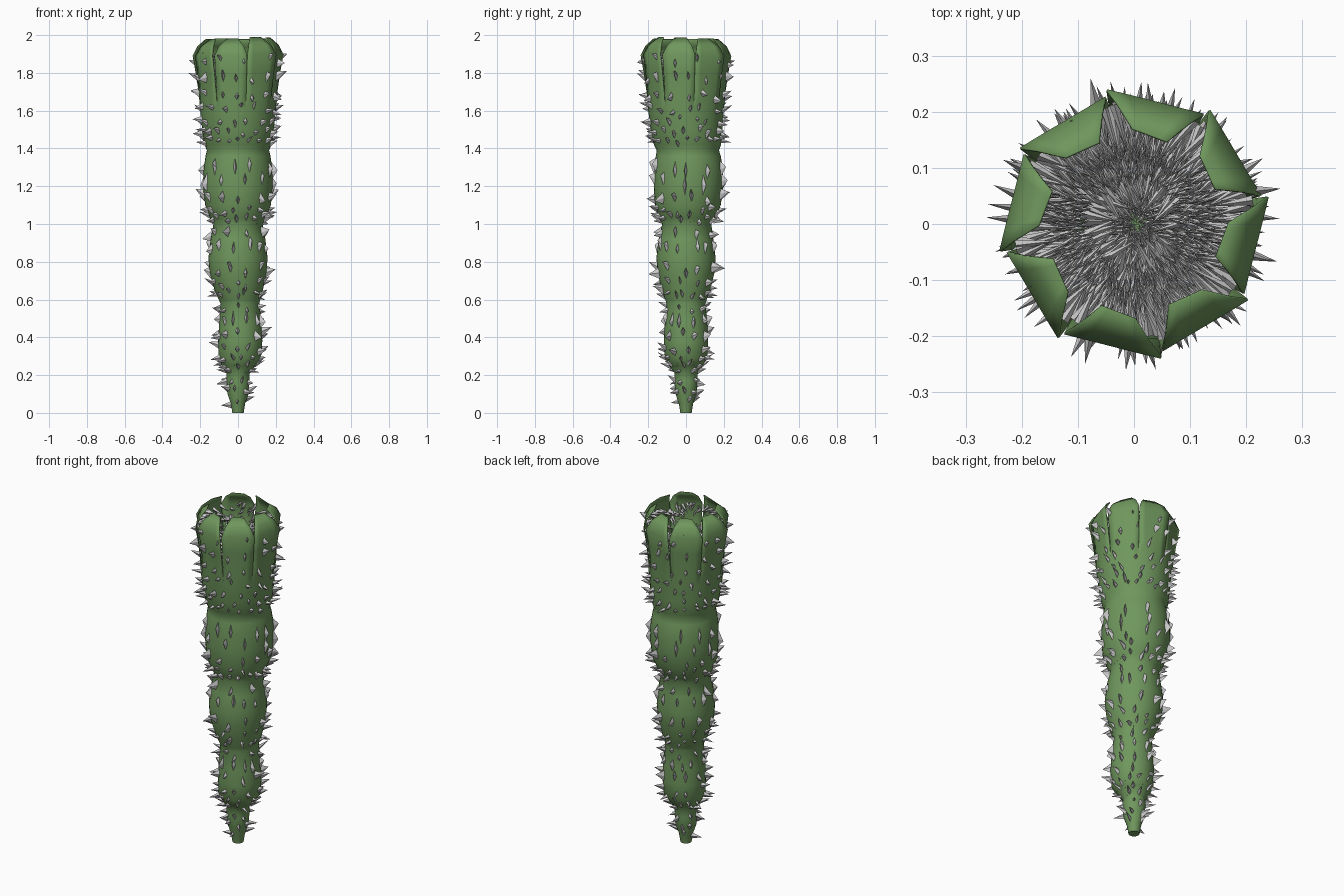
import bpy, bmesh, math, random
from mathutils import Vector

if "Cube" in bpy.data.objects:
    bpy.data.objects.remove(bpy.data.objects["Cube"])

random.seed(4)
PI = math.pi
SIDES = 40
PETALS = 8
GAP0 = math.radians(12)          # angle of first gap between petals
WALL = 0.004

# segmented stalk profile: z, radius, x drift, y drift
PROFILE = [
    (0.00, .030, 0, 0), (0.05, .038, 0, 0), (0.10, .055, 0, 0), (0.17, .062, 0, 0),
    (0.21, .060, 0, 0), (0.25, .088, .005, 0), (0.29, .112, .01, 0), (0.38, .117, .012, 0),
    (0.48, .112, .012, 0), (0.58, .103, .01, 0), (0.60, .110, .008, 0), (0.65, .128, .004, 0),
    (0.74, .150, 0, 0), (0.82, .157, 0, 0), (0.92, .145, 0, 0), (1.00, .130, 0, .004),
    (1.03, .148, 0, .006), (1.10, .174, 0, .010), (1.20, .185, 0, .014), (1.30, .181, 0, .014),
    (1.36, .172, 0, .012), (1.39, .165, 0, .01), (1.42, .178, 0, .008), (1.50, .190, 0, .003),
    (1.60, .200, 0, 0)]
# petals: z, corner radius, width fraction, flatness
PETAL = [(1.60, .200, 1, 0), (1.70, .211, .995, .35), (1.80, .224, .985, .7),
         (1.90, .240, .97, 1), (1.95, .218, .82, 1), (1.99, .175, .50, 1)]


def lerp_profile(z):
    """Radius and drift of the outer wall at height z."""
    table = PROFILE + [(1.8, .212, 0, 0), (1.9, .222, 0, 0), (2.0, .17, 0, 0)]
    for p, q in zip(table, table[1:]):
        if p[0] <= z <= q[0]:
            t = (z - p[0]) / (q[0] - p[0])
            return [a + (b - a) * t for a, b in zip(p[1:], q[1:])]
    return table[-1][1:]


def polar(r, a, z, dx=0, dy=0):
    return Vector((r * math.cos(a) + dx, r * math.sin(a) + dy, z))


def make_object(name, bm, mat=None):
    bmesh.ops.recalc_face_normals(bm, faces=bm.faces)
    me = bpy.data.meshes.new(name)
    bm.to_mesh(me)
    bm.free()
    ob = bpy.data.objects.new(name, me)
    bpy.context.collection.objects.link(ob)
    if mat:
        me.materials.append(mat)
    return ob


def skin(bm, rows, closed):
    for lo, hi in zip(rows, rows[1:]):
        n = len(lo)
        for i in range(n if closed else n - 1):
            j = (i + 1) % n
            bm.faces.new((lo[i], lo[j], hi[j], hi[i]))


green = bpy.data.materials.new("stalk_green")
green.diffuse_color = (0.16, 0.31, 0.11, 1)
green.use_nodes = True
green.node_tree.nodes["Principled BSDF"].inputs["Base Color"].default_value = green.diffuse_color

# stalk with split petals at the mouth
bm = bmesh.new()
rows = [[bm.verts.new(polar(r, GAP0 + 2 * PI * i / SIDES, z, dx, dy)) for i in range(SIDES)]
        for z, r, dx, dy in PROFILE]
skin(bm, rows, True)
bm.faces.new(list(reversed(rows[0])))
half = PI / PETALS
cols = SIDES // PETALS
for k in range(PETALS):
    mid = GAP0 + (2 * k + 1) * half
    lift = random.uniform(-.012, 0)
    prows = []
    for z, r, w, flat in PETAL:
        row = []
        for c in range(cols + 1):
            u = (2 * c / cols - 1) * half
            chord = r * math.cos(half) / math.cos(u * w)
            rad = r + (chord - r) * flat + .006 * flat * u / half
            row.append(bm.verts.new(polar(rad, mid + u * w, z + lift * flat)))
        prows.append(row)
    skin(bm, prows, False)
bmesh.ops.remove_doubles(bm, verts=bm.verts, dist=1e-4)
stalk = make_object("stalk", bm, green)
sol = stalk.modifiers.new("wall", 'SOLIDIFY')
sol.thickness = WALL
sol.offset = -1
bpy.context.view_layer.objects.active = stalk
stalk.select_set(True)
bpy.ops.object.shade_smooth_by_angle(angle=math.radians(50))


def spike(bm, a, z, r, dx, dy, length, wide, tall, rise):
    """Pyramid on a diamond base; negative length points inward."""
    base = polar(r, a, z, dx, dy)
    side = Vector((-math.sin(a), math.cos(a), 0)) * wide
    up = Vector((0, 0, tall))
    ring = [bm.verts.new(base + o) for o in (side, up, -side, -up)]
    tip = bm.verts.new(base + polar(length, a + random.uniform(-.25, .25), rise))
    for i in range(4):
        bm.faces.new((ring[i], ring[(i + 1) % 4], tip))


# outer thorns: z, count, half height of base
THORNS = [
    (.06, 4, .02), (.12, 7, .02), (.18, 7, .02), (.24, 12, .015), (.28, 12, .015),
    (.34, 9, .02), (.42, 10, .03), (.49, 11, .04), (.55, 10, .02), (.63, 16, .015),
    (.68, 12, .02), (.76, 11, .03), (.87, 12, .045), (.94, 9, .03), (1.03, 18, .02),
    (1.07, 15, .02), (1.14, 12, .03), (1.22, 10, .05), (1.29, 10, .05), (1.44, 20, .015),
    (1.49, 18, .02), (1.55, 16, .02), (1.61, 16, .02), (1.68, 15, .025), (1.77, 15, .03),
    (1.86, 11, .025)]
bm = bmesh.new()
for z0, n, tall in THORNS:
    phase = random.random() * 2 * PI
    reach = .03 if tall > .035 else .05
    for i in range(n):
        a = phase + 2 * PI * (i + random.uniform(-.25, .25)) / n
        z = z0 + random.uniform(-.02, .02)
        r, dx, dy = lerp_profile(z)
        spike(bm, a, z, r - .005, dx, dy, reach * random.uniform(.7, 1.25),
              random.uniform(.008, .013), tall * random.uniform(.7, 1.2),
              random.uniform(-.02, .035))
make_object("outer_thorns", bm)

# dense inward needles lining the throat, tips tilted down so their tops catch light
bm = bmesh.new()
for i in range(2200):
    z = .08 + 1.82 * random.random() ** .8
    r, dx, dy = lerp_profile(z)
    wall = r - WALL - .002
    reach = random.uniform(.25, .5) if z > .6 else random.uniform(.5, 1)
    spike(bm, random.random() * 2 * PI, z, wall, dx, dy,
          -wall * reach, .009, .012, random.uniform(-.02, .03))
make_object("throat_needles", bm)
